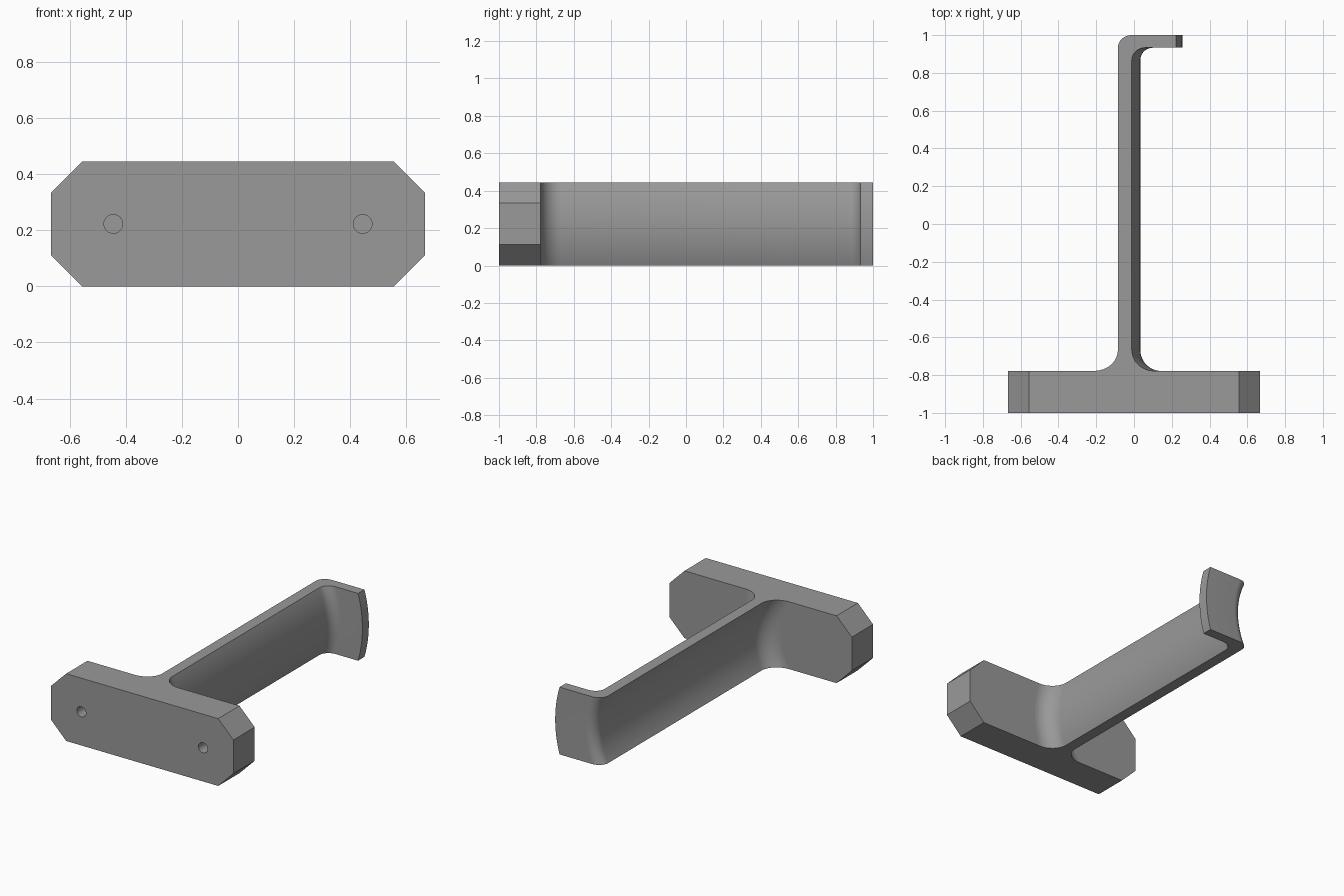
import bpy, bmesh, math

if "Cube" in bpy.data.objects:
    bpy.data.objects.remove(bpy.data.objects["Cube"])

HEIGHT = 0.4444          # full height of the bracket
HALF = HEIGHT / 2
WALL = 0.0333            # half thickness of the arm wall
BACK = -0.7778           # rear face of the mounting block
BOW_CENTRE = -0.5333     # x of the axis the arm is bowed around

grey = bpy.data.materials.new("grey plastic")
grey.diffuse_color = (0.32, 0.32, 0.32, 1)
grey.use_nodes = True
grey.node_tree.nodes["Principled BSDF"].inputs["Base Color"].default_value = grey.diffuse_color


def make_object(name, bm):
    bmesh.ops.recalc_face_normals(bm, faces=bm.faces[:])
    mesh = bpy.data.meshes.new(name)
    bm.to_mesh(mesh)
    bm.free()
    mesh.materials.append(grey)
    obj = bpy.data.objects.new(name, mesh)
    bpy.context.collection.objects.link(obj)
    return obj


def smooth(obj):
    bpy.ops.object.select_all(action='DESELECT')
    obj.select_set(True)
    bpy.context.view_layer.objects.active = obj
    bpy.ops.object.shade_smooth_by_angle(angle=math.radians(30))


def arc(cx, cy, r, start, end, steps=12):
    angles = [math.radians(start + (end - start) * i / steps) for i in range(steps + 1)]
    return [(cx + r * math.cos(a), cy + r * math.sin(a)) for a in angles]


def loft(rings):
    """Closed solid through a list of equally long point rings."""
    bm = bmesh.new()
    loops = [[bm.verts.new(p) for p in ring] for ring in rings]
    n = len(loops[0])
    for a, b in zip(loops, loops[1:]):
        for i in range(n):
            j = (i + 1) % n
            bm.faces.new((a[i], a[j], b[j], b[i]))
    bm.faces.new(loops[0][::-1])
    bm.faces.new(loops[-1])
    return bm


# Mounting block: a plate with clipped corners
W, C = 0.6667, 0.1111
outline = [(-W + C, 0), (W - C, 0), (W, C), (W, HEIGHT - C),
           (W - C, HEIGHT), (-W + C, HEIGHT), (-W, HEIGHT - C), (-W, C)]
block = make_object("mounting_block",
                    loft([[(x, y, z) for x, z in outline] for y in (-1, BACK)]))

# Blind screw holes in the front of the block
for side, label in ((-1, "left"), (1, "right")):
    rings = [[(x, y, z) for x, z in arc(side * 0.4444, HALF, 0.0333, 0, 348.75, 31)]
             for y in (-1.05, -0.845)]
    cutter = make_object(label + "_hole_cutter", loft(rings))
    smooth(cutter)
    cutter.hide_render = True
    cutter.hide_set(True)
    cut = block.modifiers.new(label + "_hole", 'BOOLEAN')
    cut.operation = 'DIFFERENCE'
    cut.solver = 'EXACT'
    cut.object = cutter

# Arm outline at mid height: root fillets, straight wall, rounded hook end
F, R = 0.1111, 0.0667
profile = (arc(WALL + F, BACK + F, F, 270, 180)
           + arc(WALL + R, 0.9333 - R, R, 180, 90)
           + [(0.2556, 0.9333), (0.2556, 1.0)]
           + arc(-WALL + R, 1.0 - R, R, 90, 180)
           + arc(-WALL - F, BACK + F, F, 0, -90))


def bowed(x, z):
    return BOW_CENTRE + math.sqrt((x - BOW_CENTRE) ** 2 - (z - HALF) ** 2)


# Bowed arm: the outline swept up around the bow axis
STEPS = 24
levels = [HEIGHT * i / STEPS for i in range(STEPS + 1)]
arm = make_object("hooked_arm",
                  loft([[(bowed(x, z), y, z) for x, y in profile] for z in levels]))
smooth(arm)
